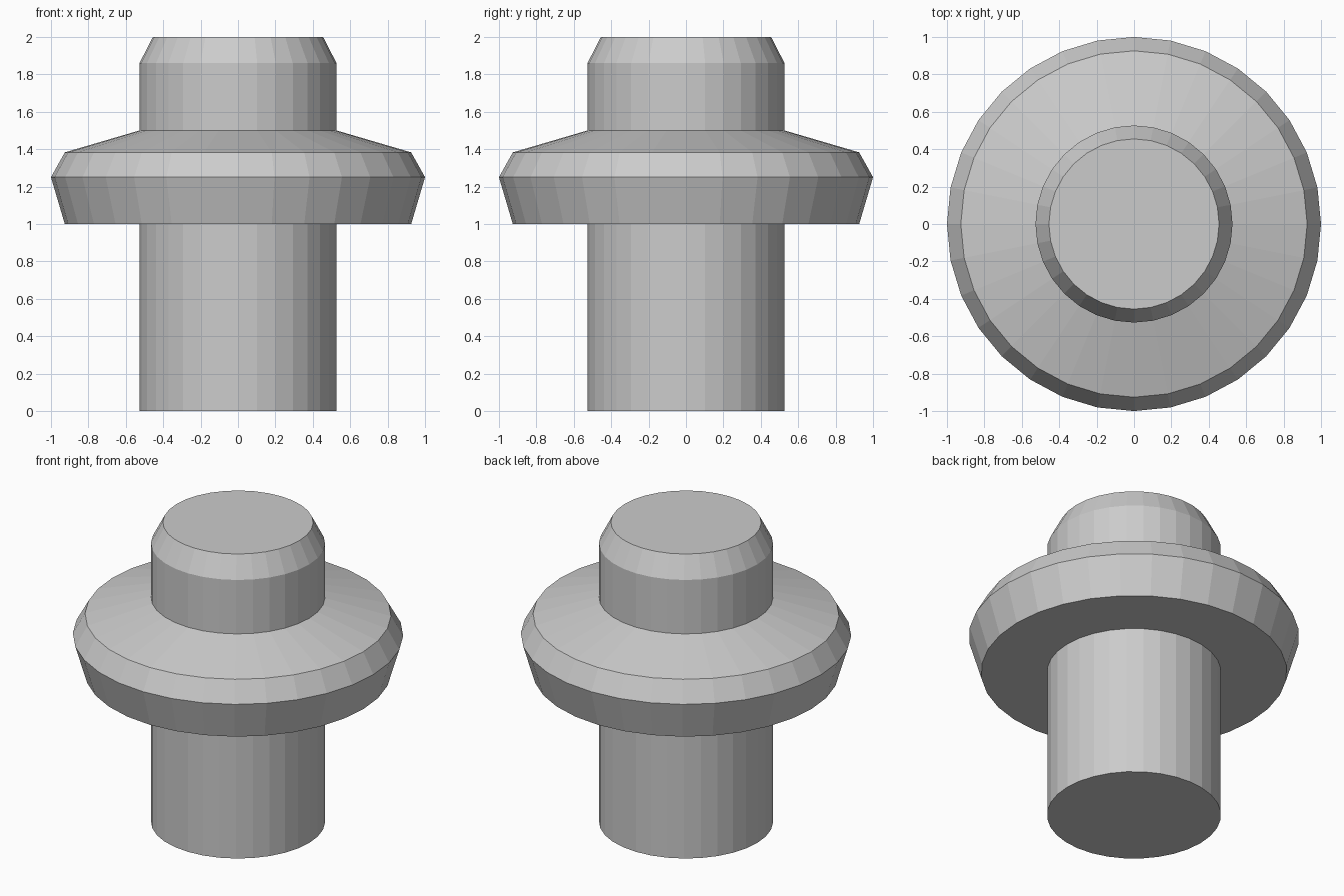
import bpy, bmesh
from math import cos, sin, tau

if "Cube" in bpy.data.objects:
    bpy.data.objects.remove(bpy.data.objects["Cube"])

SIDES = 32

# Lathe profile (radius, height), bottom to top
PROFILE = [
    (0.527, 0.0), (0.527, 1.0),                 # lower shaft
    (0.926, 1.0), (1.0, 1.25), (0.926, 1.383),  # bevelled collar
    (0.527, 1.5), (0.527, 1.86), (0.455, 2.0),  # upper shaft with chamfer
]


def lathe(name, profile):
    bm = bmesh.new()
    rings = [[bm.verts.new((r * cos(tau * i / SIDES), r * sin(tau * i / SIDES), z))
              for i in range(SIDES)] for r, z in profile]
    for low, high in zip(rings, rings[1:]):
        for i in range(SIDES):
            j = (i + 1) % SIDES
            bm.faces.new((low[i], low[j], high[j], high[i]))
    # End caps
    bm.faces.new(rings[0][::-1])
    bm.faces.new(rings[-1])
    mesh = bpy.data.meshes.new(name)
    bm.to_mesh(mesh)
    bm.free()
    obj = bpy.data.objects.new(name, mesh)
    bpy.context.collection.objects.link(obj)
    return obj


lathe("collared_pin", PROFILE)
